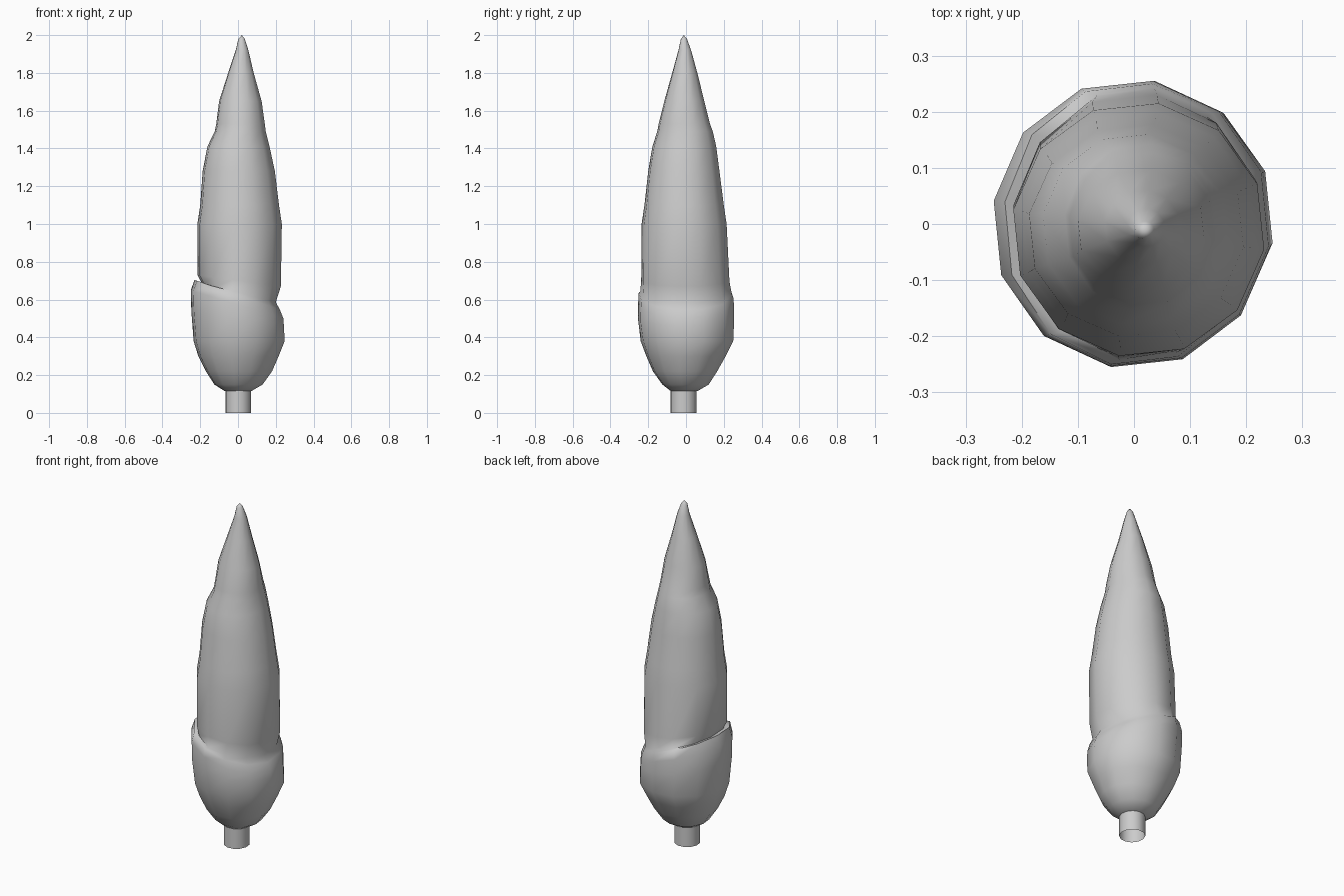
import bpy, bmesh
from math import cos, sin, radians

cube = bpy.data.objects.get("Cube")
if cube:
    bpy.data.objects.remove(cube)

SIDES = 12
TURN = radians(-9)

grey = bpy.data.materials.new("plain grey")
grey.use_nodes = True
grey.diffuse_color = (0.6, 0.6, 0.6, 1)
grey.node_tree.nodes["Principled BSDF"].inputs["Base Color"].default_value = (0.6, 0.6, 0.6, 1)


def loft(name, rows, tip=None, base=None, sharp=50):
    """Skin stacked rings: height, lean toward -x, then reach to -x, +x, -y, +y."""
    bm = bmesh.new()
    rings = []
    for z, lean, left, right, front, back in rows:
        ring = []
        for i in range(SIDES):
            a = TURN + i * radians(360 / SIDES)
            x = (right - left) / 2 + (right + left) / 2 * cos(a) / cos(TURN)
            y = (back - front) / 2 + (back + front) / 2 * sin(a) / cos(TURN)
            ring.append(bm.verts.new((x, y, z - lean * cos(a))))
        rings.append(ring)
    for low, high in zip(rings, rings[1:]):
        for i in range(SIDES):
            j = (i + 1) % SIDES
            bm.faces.new((low[i], low[j], high[j], high[i]))
    if tip:
        top = bm.verts.new(tip)
        for i in range(SIDES):
            bm.faces.new((rings[-1][i], rings[-1][(i + 1) % SIDES], top))
    if base:
        bottom = bm.verts.new(base)
        for i in range(SIDES):
            bm.faces.new((rings[0][(i + 1) % SIDES], rings[0][i], bottom))
    mesh = bpy.data.meshes.new(name)
    bm.to_mesh(mesh)
    bm.free()
    mesh.materials.append(grey)
    obj = bpy.data.objects.new(name, mesh)
    bpy.context.collection.objects.link(obj)
    bpy.ops.object.select_all(action='DESELECT')
    obj.select_set(True)
    bpy.context.view_layer.objects.active = obj
    bpy.ops.object.shade_smooth_by_angle(angle=radians(sharp))


# Foliage: swollen base with a slanted fold, tall body, stepped pointed top
loft("foliage", [
    (0.115, 0, .07, .07, .08, .06),
    (0.15, 0, .125, .13, .125, .12),
    (0.22, 0, .17, .18, .175, .165),
    (0.30, 0, .21, .215, .21, .21),
    (0.38, 0, .235, .247, .24, .25),
    (0.50, .04, .247, .243, .255, .255),
    (0.575, .075, .25, .24, .253, .255),
    (0.625, .08, .23, .222, .25, .25),
    (0.635, .05, .19, .20, .242, .243),
    (0.70, .03, .215, .227, .237, .23),
    (1.00, 0, .215, .232, .235, .215),
    (1.10, 0, .20, .217, .22, .20),
    (1.28, 0, .187, .195, .20, .177),
    (1.41, 0, .162, .167, .178, .16),
    (1.49, 0, .123, .147, .152, .142),
    (1.53, 0, .115, .142, .145, .127),
    (1.65, 0, .10, .125, .115, .097),
    (1.80, 0, .052, .083, .073, .06),
    (1.92, 0, .012, .055, .04, .027),
    (1.98, 0, -.002, .036, .027, .005),
], tip=(.02, -.012, 2), base=(0, -.01, .11), sharp=80)

# Trunk: short tube, open underneath
loft("trunk", [(z, 0, .067, .069, .083, .056) for z in (0, .2)])
